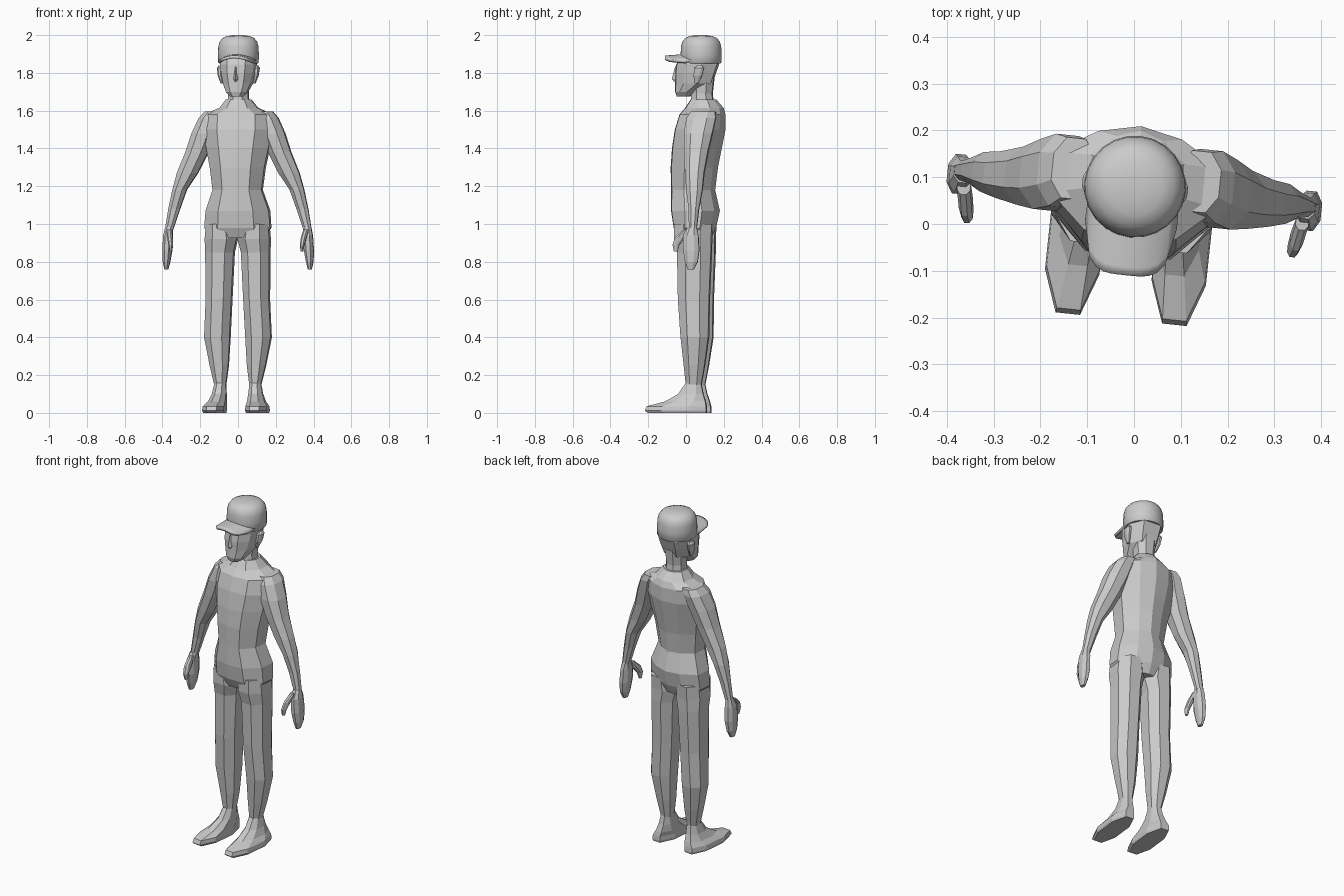
import bpy, bmesh, math

if "Cube" in bpy.data.objects:
    bpy.data.objects.remove(bpy.data.objects["Cube"], do_unlink=True)

GREY = (0.6, 0.6, 0.6, 1)
mat = bpy.data.materials.new("plain grey")
mat.use_nodes = True
mat.diffuse_color = GREY
mat.node_tree.nodes["Principled BSDF"].inputs["Base Color"].default_value = GREY

# Unit cross-sections, each fitted to a ring's rectangle
OCT = [(0.45, -1), (1, -.45), (1, .45), (.45, 1), (-.45, 1), (-1, .45), (-1, -.45), (-.45, -1)]
half = [(.55, -.9), (1, -.3), (1, .4), (.5, .84)]
TORSO = [(0, -1)] + half + [(0, 1)] + [(-x, y) for x, y in reversed(half)]
FACE = [(0, -1), (.5, -.92), (.92, -.45), (1, .3), (.55, 1),
        (-.55, 1), (-1, .3), (-.92, -.45), (-.5, -.92)]
ROUND = [(math.cos(i * math.tau / 24), math.sin(i * math.tau / 24)) for i in range(24)]


def finish(bm, name, mirror=False, smooth=False):
    """Make an object, turned with the whole figure's stance."""
    bmesh.ops.recalc_face_normals(bm, faces=bm.faces)
    me = bpy.data.meshes.new(name)
    bm.to_mesh(me)
    bm.free()
    ob = bpy.data.objects.new(name, me)
    bpy.context.collection.objects.link(ob)
    me.materials.append(mat)
    ob.location.y = 0.06
    ob.rotation_euler.z = math.radians(-6)
    if mirror:
        ob.modifiers.new("Mirror", "MIRROR")
    if smooth:
        bpy.ops.object.select_all(action="DESELECT")
        ob.select_set(True)
        bpy.context.view_layer.objects.active = ob
        bpy.ops.object.shade_smooth_by_angle(angle=math.radians(40))
    return ob


def loft(name, section, rings, tilt=0, **kw):
    """Skin rings given as (z, x0, x1, y0, y1); tilt raises z towards the front."""
    bm = bmesh.new()
    loops = []
    for z, x0, x1, y0, y1 in rings:
        cx, cy, rx, ry = (x0 + x1) / 2, (y0 + y1) / 2, (x1 - x0) / 2, (y1 - y0) / 2
        loops.append([bm.verts.new((cx + u * rx, cy + v * ry, z - tilt * v * ry)) for u, v in section])
    n = len(section)
    for a, b in zip(loops, loops[1:]):
        for i in range(n):
            bm.faces.new((a[i], a[(i + 1) % n], b[(i + 1) % n], b[i]))
    bm.faces.new(loops[0])
    bm.faces.new(loops[-1])
    return finish(bm, name, **kw)


def sym(rows):
    return [(z, -w, w, f, b) for z, w, f, b in rows]


# Torso with collar, neck and head
loft("torso", TORSO, sym([
    (.925, .14, -.10, .075), (.98, .175, -.126, .10), (1.07, .168, -.14, .12),
    (1.18, .13, -.14, .095), (1.30, .145, -.142, .11), (1.40, .165, -.135, .13),
    (1.50, .185, -.12, .15), (1.58, .18, -.095, .15), (1.615, .10, -.065, .14),
    (1.66, .065, -.035, .10)]))
loft("neck", OCT, sym([(1.6, .06, -.035, .09), (1.69, .052, -.03, .08), (1.78, .06, -.03, .09)]))
loft("head", FACE, sym([
    (1.675, .035, -.11, -.04), (1.70, .06, -.118, -.01), (1.745, .08, -.118, .075),
    (1.80, .092, -.118, .095), (1.845, .098, -.112, .11), (1.90, .095, -.08, .11)]))
loft("nose", [(0, -1), (1, 1), (-1, 1)], sym([
    (1.755, .012, -.125, -.105), (1.768, .019, -.136, -.105), (1.835, .008, -.118, -.10)]))
loft("ear", OCT, [(1.745, .08, .093, -.005, .015), (1.785, .085, .108, -.01, .035),
                  (1.825, .085, .113, -.005, .045), (1.84, .09, .105, .01, .035)], mirror=True)

# Cap crown
loft("cap_crown", ROUND, [(z, -r, r, .02 - r, .02 + r) for z, r in [
    (1.85, .103), (1.856, .108), (1.90, .109), (1.94, .107), (1.965, .10),
    (1.985, .084), (1.995, .06), (2.0, .025)]], tilt=.0, smooth=True)

# Cap brim: a rounded tongue bent down at both sides
bm = bmesh.new()
cols, rows = 12, 6
grid = []
for i in range(cols + 1):
    u = 2 * i / cols - 1
    front = -.06 - .11 * (1 - abs(u) ** 4) ** .5
    back = -.02 - .04 * (1 - u * u)
    grid.append([])
    for j in range(rows + 1):
        t = j / rows
        y = back + (front - back) * t
        grid[-1].append(bm.verts.new((.093 * u, y, 1.892 - .028 * u * u - .008 * t)))
for i in range(cols):
    for j in range(rows):
        bm.faces.new((grid[i][j], grid[i + 1][j], grid[i + 1][j + 1], grid[i][j + 1]))
brim = finish(bm, "cap_brim", smooth=True)
thick = brim.modifiers.new("Thickness", "SOLIDIFY")
thick.thickness, thick.offset = .016, 0

# Limbs, mirrored to both sides
loft("arm", OCT, [
    (1.595, .09, .18, -.02, .11), (1.56, .10, .21, -.04, .115), (1.48, .12, .247, -.05, .10),
    (1.38, .16, .28, -.045, .08), (1.27, .215, .325, -.035, .065), (1.18, .275, .35, -.025, .06),
    (1.08, .31, .372, -.01, .045), (.97, .347, .39, -.005, .035)], mirror=True)
loft("hand", OCT, [
    (.985, .347, .388, -.01, .035), (.94, .348, .397, -.035, .045), (.86, .352, .402, -.035, .05),
    (.80, .362, .40, -.025, .042), (.76, .372, .392, -.012, .022)], mirror=True)
loft("thumb", OCT, [
    (.97, .35, .378, -.035, .0), (.93, .342, .37, -.08, -.025),
    (.89, .338, .362, -.095, -.058), (.855, .342, .355, -.088, -.068)], mirror=True)
loft("leg", OCT, [
    (1.0, .02, .165, -.11, .09), (.92, .003, .172, -.11, .085), (.85, .02, .17, -.095, .085),
    (.60, .032, .168, -.09, .075), (.40, .042, .177, -.075, .072), (.25, .05, .148, -.06, .05),
    (.14, .064, .122, -.05, .03)], mirror=True)
loft("foot", OCT, [
    (.16, .064, .122, -.05, .03), (.10, .06, .134, -.09, .042), (.06, .058, .15, -.16, .055),
    (.035, .057, .17, -.255, .06), (.012, .056, .173, -.265, .062), (0, .06, .168, -.25, .06)], mirror=True)
